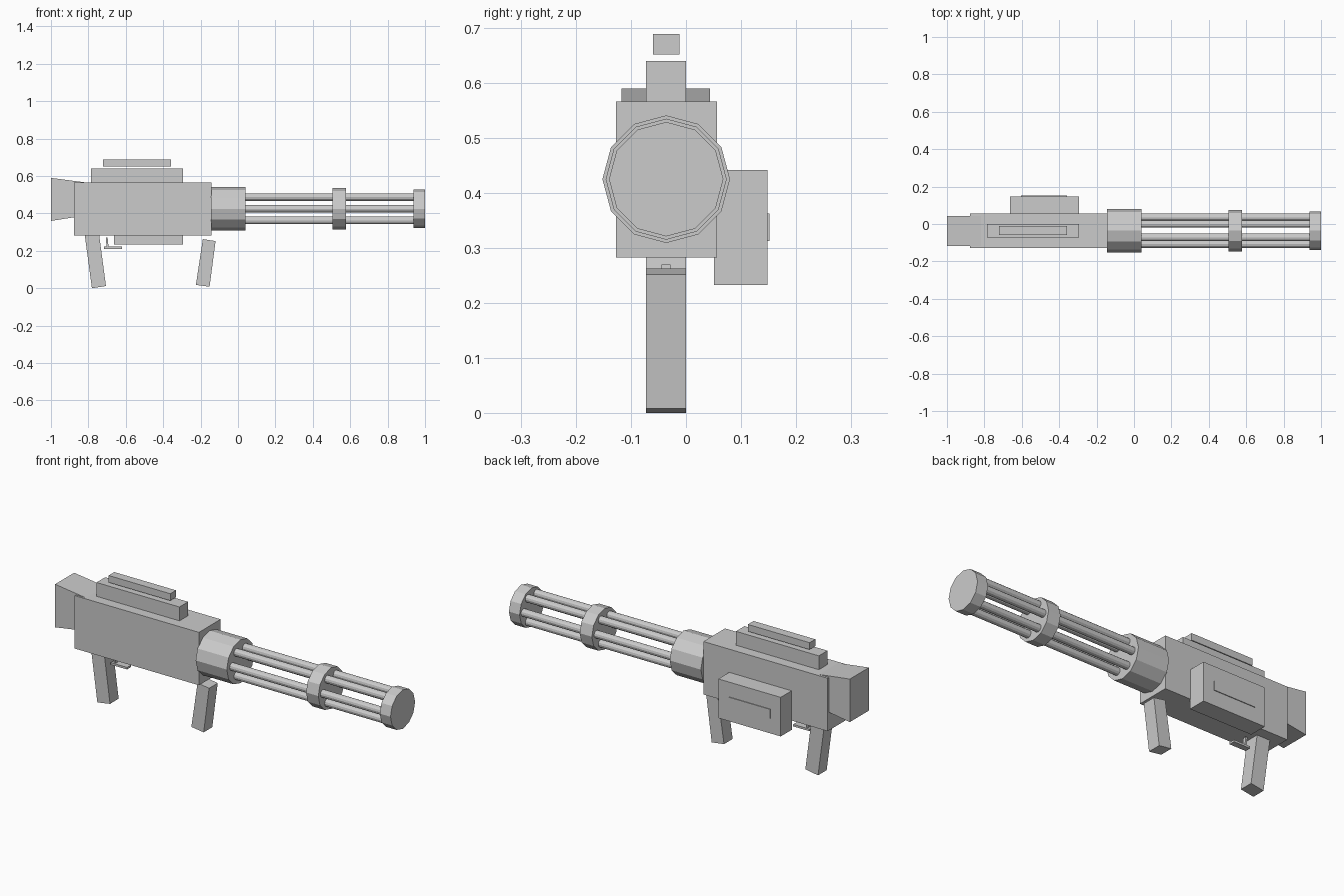
import bpy
import bmesh
from math import cos, sin, pi

if "Cube" in bpy.data.objects:
    bpy.data.objects.remove(bpy.data.objects["Cube"], do_unlink=True)

grey = bpy.data.materials.new("light_grey")
grey.use_nodes = True
colour = (0.6, 0.6, 0.6, 1)
grey.diffuse_color = colour
grey.node_tree.nodes["Principled BSDF"].inputs["Base Color"].default_value = colour

AXIS_Y, AXIS_Z = -0.036, 0.425   # shared axis of the barrel assembly


def finish(name, bm):
    bmesh.ops.recalc_face_normals(bm, faces=bm.faces)
    mesh = bpy.data.meshes.new(name)
    bm.to_mesh(mesh)
    bm.free()
    mesh.materials.append(grey)
    obj = bpy.data.objects.new(name, mesh)
    bpy.context.collection.objects.link(obj)
    return obj


def extrude(name, points, vector):
    """Closed prism: a flat outline swept along a vector."""
    bm = bmesh.new()
    face = bm.faces.new([bm.verts.new(p) for p in points])
    swept = bmesh.ops.extrude_face_region(bm, geom=[face], use_keep_orig=True)
    verts = [v for v in swept["geom"] if isinstance(v, bmesh.types.BMVert)]
    bmesh.ops.translate(bm, verts=verts, vec=vector)
    return finish(name, bm)


def side_profile(name, outline, y0, y1):
    return extrude(name, [(x, y0, z) for x, z in outline], (0, y1 - y0, 0))


def box(name, x0, x1, y0, y1, z0, z1):
    return side_profile(name, [(x0, z0), (x1, z0), (x1, z1), (x0, z1)], y0, y1)


def rod(name, x0, x1, radius, sides, y=AXIS_Y, z=AXIS_Z):
    ring = [2 * pi * i / sides for i in range(sides)]
    points = [(x0, y + radius * cos(a), z + radius * sin(a)) for a in ring]
    return extrude(name, points, (x1 - x0, 0, 0))


# Receiver and flared stock
box("receiver", -0.877, -0.142, -0.127, 0.056, 0.283, 0.566)
side_profile("stock", [(-1, 0.36), (-0.81, 0.39), (-0.81, 0.565), (-1, 0.59)],
             -0.117, 0.044)

# Top rail and floating sight bar
box("top_rail", -0.786, -0.295, -0.073, 0, 0.56, 0.64)
box("sight_bar", -0.723, -0.358, -0.06, -0.012, 0.652, 0.689)

# Side magazine with a thin cover plate
box("magazine", -0.664, -0.295, 0.051, 0.148, 0.233, 0.442)
box("magazine_plate", -0.603, -0.358, 0.146, 0.152, 0.313, 0.363)

# Raked grips
side_profile("rear_grip",
             [(-0.781, 0), (-0.706, 0.012), (-0.743, 0.29), (-0.82, 0.29)],
             -0.073, 0)
side_profile("front_grip",
             [(-0.225, 0.018), (-0.152, 0.008), (-0.12, 0.252), (-0.188, 0.263)],
             -0.073, 0)

# Trigger and guard
side_profile("trigger",
             [(-0.702, 0.218), (-0.692, 0.218), (-0.697, 0.27), (-0.707, 0.27)],
             -0.045, -0.028)
box("trigger_guard", -0.717, -0.62, -0.052, -0.02, 0.211, 0.222)

# Barrel housing, clamp and muzzle disc
rod("barrel_housing", -0.144, 0.04, 0.116, 12)
rod("barrel_clamp", 0.505, 0.577, 0.110, 12)
rod("muzzle_disc", 0.937, 1.0, 0.104, 12)

# Ring of six barrels
for i in range(6):
    a = i * pi / 3
    rod(f"barrel_{i + 1}", 0.03, 0.945, 0.02, 12,
        AXIS_Y + 0.072 * cos(a), AXIS_Z + 0.072 * sin(a))
